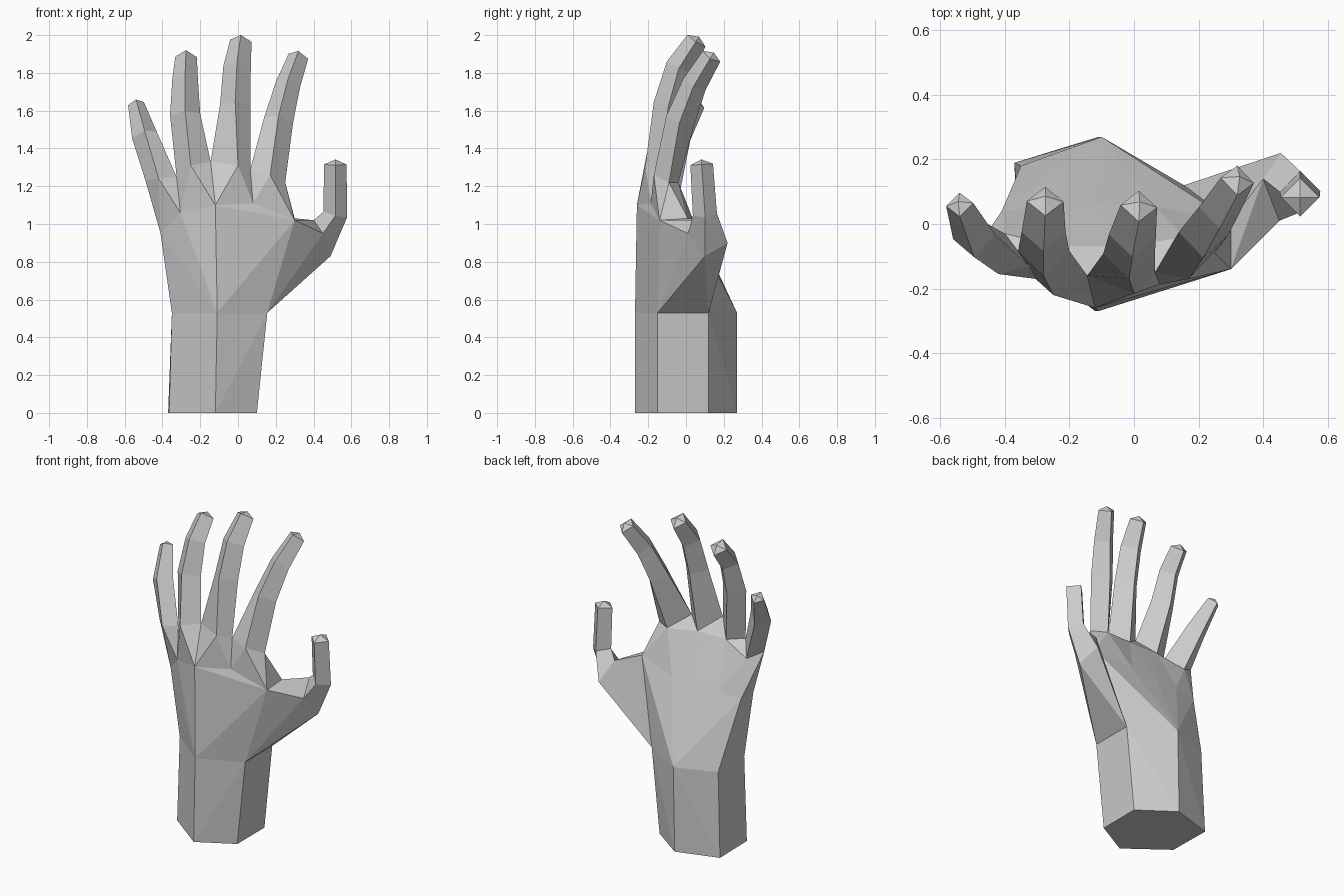
import bpy
import bmesh
from mathutils import Vector

default_cube = bpy.data.objects.get("Cube")
if default_cube:
    bpy.data.objects.remove(default_cube, do_unlink=True)

# One plain grey for the whole hand
grey = bpy.data.materials.new("plain_grey")
grey.use_nodes = True
grey_colour = (0.6, 0.6, 0.6, 1)
grey.diffuse_color = grey_colour
grey.node_tree.nodes["Principled BSDF"].inputs["Base Color"].default_value = grey_colour


def add_object(name, bm):
    """Turn a bmesh into a flat shaded object with outward normals."""
    bmesh.ops.recalc_face_normals(bm, faces=bm.faces)
    mesh = bpy.data.meshes.new(name)
    bm.to_mesh(mesh)
    bm.free()
    mesh.materials.append(grey)
    obj = bpy.data.objects.new(name, mesh)
    bpy.context.collection.objects.link(obj)
    return obj


def hull(name, points):
    """Faceted solid wrapped around a set of corner points."""
    bm = bmesh.new()
    for point in points:
        bm.verts.new(point)
    result = bmesh.ops.convex_hull(bm, input=bm.verts)
    loose = [v for v in result["geom_interior"] if isinstance(v, bmesh.types.BMVert)]
    bmesh.ops.delete(bm, geom=loose, context="VERTS")
    bmesh.ops.dissolve_limit(bm, angle_limit=0.02, verts=bm.verts, edges=bm.edges)
    return add_object(name, bm)


def diamond(centre, direction, radius):
    """Four sided ring, square to the finger direction."""
    side = Vector((1, 0, 0))
    side = (side - direction * side.dot(direction)).normalized()
    back = direction.cross(side)
    return [centre + radius * axis for axis in (-side, -back, side, back)]


def finger(name, base, path):
    """Four sided finger: base ring, joints along a path, low pyramid tip."""
    start = sum((Vector(p) for p in base), Vector()) / len(base)
    centres = [start] + [Vector(joint[:3]) for joint in path]
    rings = [base]
    for i, joint in enumerate(path, start=1):
        direction = (centres[i] - centres[i - 1]).normalized()
        if i < len(path):
            direction += (centres[i + 1] - centres[i]).normalized()
            direction.normalize()
        rings.append(diamond(centres[i], direction, joint[3]))
    bm = bmesh.new()
    loops = [[bm.verts.new(p) for p in ring] for ring in rings]
    apex = bm.verts.new(centres[-1] + direction * path[-1][3] * 0.45)
    for low, high in zip(loops, loops[1:]):
        for k in range(4):
            n = (k + 1) % 4
            bm.faces.new((low[k], low[n], high[n], high[k]))
    for k in range(4):
        bm.faces.new((loops[-1][k], loops[-1][(k + 1) % 4], apex))
    bm.faces.new(loops[0])
    return add_object(name, bm)


# Forearm: six sided prism
arm_bottom = [(-0.12, -0.27, 0), (0.10, -0.15, 0), (0.10, 0.12, 0),
              (-0.11, 0.27, 0), (-0.37, 0.19, 0), (-0.365, -0.085, 0)]
wrist_z = 0.53
wrist_right, wrist_right_back = (0.155, -0.15, wrist_z), (0.155, 0.12, wrist_z)
wrist = [(-0.11, -0.27, wrist_z), wrist_right, wrist_right_back,
         (-0.10, 0.27, wrist_z), (-0.35, 0.18, wrist_z), (-0.35, -0.08, wrist_z)]
hull("forearm", arm_bottom + wrist)

# Palm: pairs of front and back points that divide the hand between the fingers
index_edge = [(0.30, -0.14, 1.02), (0.30, 0.01, 1.03)]
dividers = [
    [(-0.41, -0.085, 0.95), (-0.41, 0.04, 0.95)],
    [(-0.305, -0.17, 1.06), (-0.27, 0.055, 0.98)],
    [(-0.12, -0.26, 1.10), (-0.11, 0.06, 0.98)],
    [(0.08, -0.187, 1.11), (0.06, 0.055, 0.98)],
    index_edge,
]
hull("palm", wrist + [p for pair in dividers for p in pair])

# Webs between neighbouring fingers are shared by their base rings
web_little = (-0.325, -0.13, 1.25)
web_centre = (-0.145, -0.16, 1.33)
web_index = (0.065, -0.15, 1.29)
webs = [web_little, web_centre, web_index]

# Base rings run left, front, right, back as seen from the front
bases = {
    "little_finger": [(-0.49, -0.08, 1.23), (-0.42, -0.155, 1.24),
                      web_little, (-0.40, -0.03, 1.18)],
    "ring_finger": [web_little, (-0.25, -0.22, 1.31), web_centre, (-0.23, -0.07, 1.24)],
    "middle_finger": [web_centre, (0.0, -0.215, 1.31), web_index, (-0.03, -0.07, 1.24)],
    "index_finger": [web_index, (0.17, -0.17, 1.26),
                     (0.25, -0.09, 1.22), (0.16, -0.04, 1.22)],
}

# Joints of each finger: centre and radius
joints = {
    "little_finger": [(-0.495, -0.04, 1.47, 0.068), (-0.54, 0.06, 1.637, 0.043)],
    "ring_finger": [(-0.28, -0.085, 1.58, 0.08), (-0.28, -0.025, 1.765, 0.068),
                    (-0.275, 0.07, 1.885, 0.057)],
    "middle_finger": [(-0.015, -0.092, 1.63, 0.08), (-0.005, -0.035, 1.83, 0.073),
                      (0.015, 0.055, 1.97, 0.057)],
    "index_finger": [(0.215, -0.03, 1.55, 0.078), (0.265, 0.045, 1.74, 0.066),
                     (0.32, 0.135, 1.888, 0.054)],
}

# Each finger rises from its own knuckle, leaving a notch to the next one
for i, (name, base) in enumerate(bases.items()):
    hull(name + "_knuckle", base + dividers[i] + dividers[i + 1])
    finger(name, base, joints[name])

# Sloping skin between the fingers on the inner side
backs = [base[3] for base in bases.values()]
for i, web in enumerate(webs):
    hull("finger_web", [web, backs[i], backs[i + 1]] + dividers[i + 1])

# Thumb: fleshy mount growing from the wrist corner, then the bent tip
thumb_base = [(0.40, 0.14, 1.02), (0.45, 0.01, 0.95), (0.49, 0.10, 0.83), (0.455, 0.22, 0.90)]
hull("thumb_mount", [wrist_right, wrist_right_back] + index_edge + thumb_base)
finger("thumb", thumb_base, [(0.515, 0.10, 1.05, 0.064), (0.515, 0.083, 1.315, 0.06)])
